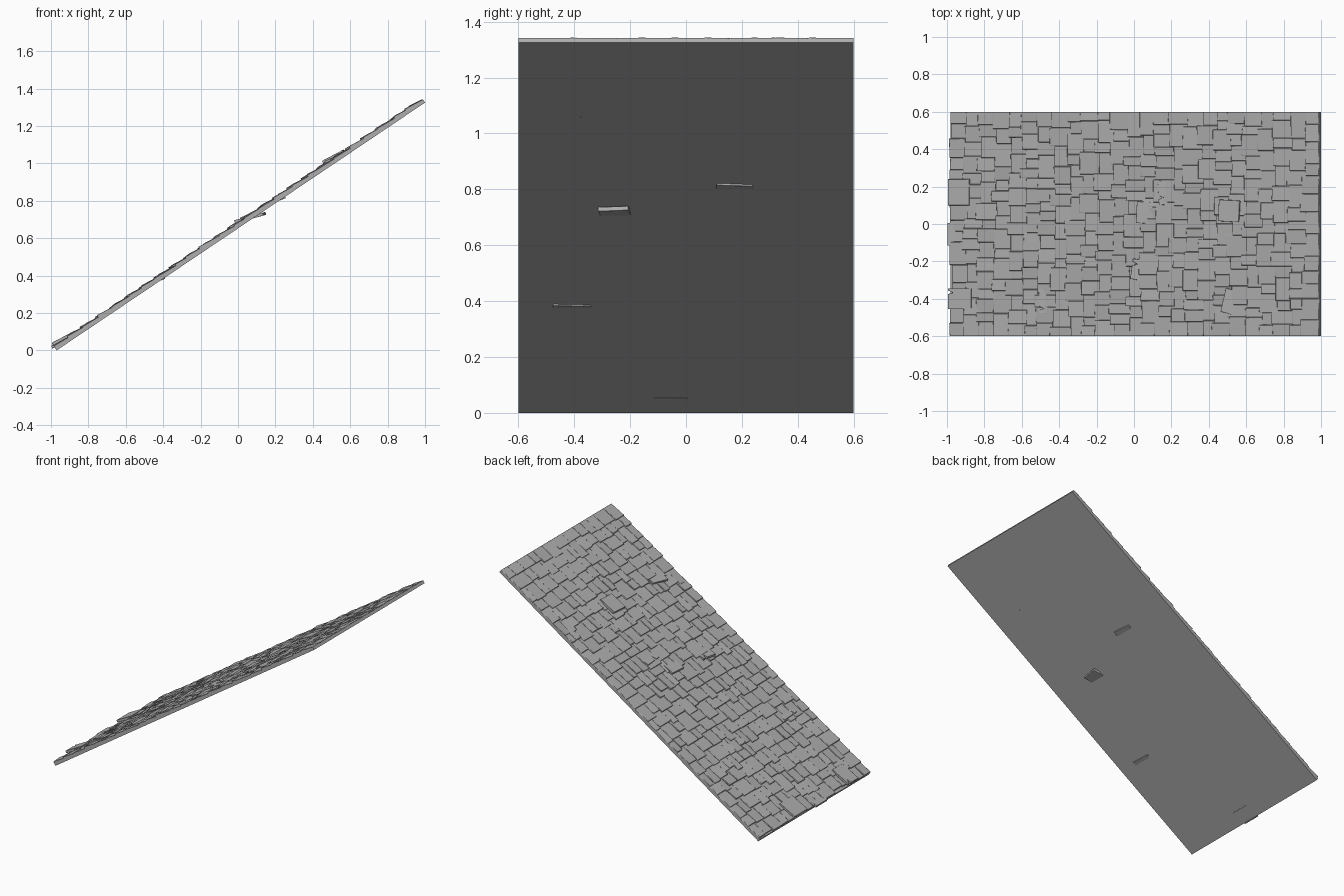
import bpy, bmesh, math, random
from mathutils import Matrix, Vector

random.seed(7)
cube = bpy.data.objects.get("Cube")
if cube:
    bpy.data.objects.remove(cube)

RUN, RISE, HALF = 1.97, 1.325, 0.6
PITCH = math.atan2(RISE, RUN)
LENGTH = math.hypot(RUN, RISE)
ROOF = Matrix.Translation((-0.97, 0, 0)) @ Matrix.Rotation(-PITCH, 4, 'Y')

slate = bpy.data.materials.new("slate_grey")
slate.use_nodes = True
GREY = (0.42, 0.42, 0.42, 1)
slate.diffuse_color = GREY
slate.node_tree.nodes["Principled BSDF"].inputs["Base Color"].default_value = GREY


def finish(name, bm, bevel=0.0):
    bmesh.ops.recalc_face_normals(bm, faces=bm.faces)
    mesh = bpy.data.meshes.new(name)
    bm.to_mesh(mesh)
    bm.free()
    mesh.materials.append(slate)
    obj = bpy.data.objects.new(name, mesh)
    bpy.context.collection.objects.link(obj)
    obj.matrix_world = ROOF
    if bevel:
        mod = obj.modifiers.new("soft_edges", 'BEVEL')
        mod.width = bevel
        mod.segments = 2
    bpy.ops.object.select_all(action='DESELECT')
    obj.select_set(True)
    bpy.context.view_layer.objects.active = obj
    bpy.ops.object.shade_smooth_by_angle(angle=math.radians(40))
    return obj


def block(bm, u0, u1, v0, v1, low, tops):
    """Box on the roof plane with a separate height for each top corner."""
    corners = [(u0, v0), (u1, v0), (u1, v1), (u0, v1)]
    b = [bm.verts.new((u, v, low)) for u, v in corners]
    t = [bm.verts.new((u, v, h)) for (u, v), h in zip(corners, tops)]
    bm.faces.new(b[::-1])
    bm.faces.new(t)
    for i in range(4):
        j = (i + 1) % 4
        bm.faces.new((b[i], b[j], t[j], t[i]))


# Flat deck under the shingles
bm = bmesh.new()
block(bm, 0, LENGTH, -HALF, HALF, 0, [0.019] * 4)
finish("roof_deck", bm)

# Overlapping courses of uneven wedge shingles
ROWS = 25
STEP = LENGTH / ROWS
bm = bmesh.new()
for row in range(ROWS):
    v = -HALF
    while v < HALF - 0.001:
        width = random.uniform(0.045, 0.125)
        end = v + width
        if HALF - end < 0.045:
            end = HALF
        u0 = max(0, row * STEP + random.uniform(-0.022, 0.022))
        u1 = min(LENGTH, (row + 1) * STEP + 0.03)
        butt = random.uniform(0.028, 0.034)
        lean = random.uniform(-0.003, 0.003)
        tops = [butt + lean, 0.022 + lean / 2, 0.022 - lean / 2, butt - lean]
        block(bm, u0, u1, v, end, 0.008, tops)
        v = end
finish("shingle_courses", bm, 0.003)

# Loose shingles: x, y, length, width, yaw, tilt, height, notch position
LOOSE = [
    (-0.935, 0.17, 0.13, 0.14, 0, 6, 0.033, 0.0),
    (-0.945, -0.055, 0.11, 0.12, 0, 12, 0.018, 0.0),
    (-0.93, -0.40, 0.14, 0.11, 0, 6, 0.033, 0.3),
    (0.075, 0.06, 0.13, 0.115, -3, 10, 0.022, 0.0),
    (0.19, 0.17, 0.125, 0.13, 4, 12, 0.014, -0.2),
    (0.51, 0.07, 0.125, 0.115, -3, 6, 0.034, 0.0),
    (0.535, -0.42, 0.125, 0.13, -14, 10, 0.02, 0.0),
    (-0.45, -0.41, 0.12, 0.135, 2, 12, 0.015, -0.3),
    (0.065, -0.25, 0.16, 0.11, -8, 19, 0.012, 0.25),
]


def loose_shingle(x, y, length, width, yaw, tilt, height, notch):
    a, b, n = length / 2, width / 2, notch * width
    outline = [(a, -b), (a, b), (-a, b)]
    if notch:
        outline += [(-a, n + 0.012), (-a + 0.03, n), (-a, n - 0.008)]
    outline.append((-a, -b))
    bm = bmesh.new()
    face = bm.faces.new([bm.verts.new((u, v, -0.008)) for u, v in outline])
    ext = bmesh.ops.extrude_face_region(bm, geom=[face])
    top = [g for g in ext["geom"] if isinstance(g, bmesh.types.BMVert)]
    bmesh.ops.translate(bm, verts=top, vec=Vector((0, 0, 0.016)))
    u = (x + 0.97) / math.cos(PITCH) + height * math.tan(PITCH)
    bm.transform(Matrix.Translation((u, y, height))
                 @ Matrix.Rotation(math.radians(tilt), 4, 'Y')
                 @ Matrix.Rotation(math.radians(yaw), 4, 'Z'))
    finish("loose_shingle", bm, 0.0015)


for spec in LOOSE:
    loose_shingle(*spec)
